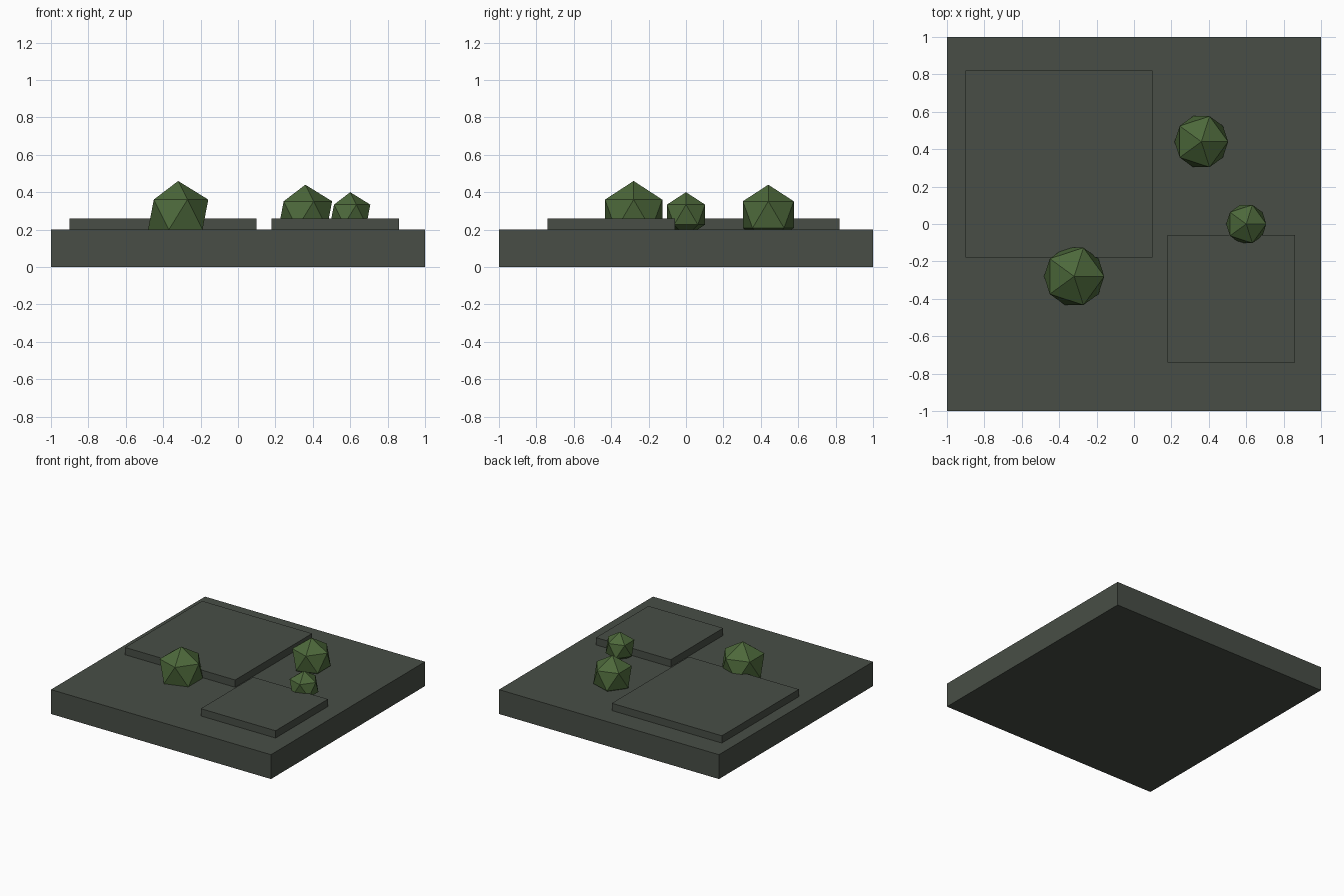
import bpy

if "Cube" in bpy.data.objects:
    bpy.data.objects.remove(bpy.data.objects["Cube"])


def material(name, rgb):
    m = bpy.data.materials.new(name)
    m.diffuse_color = (*rgb, 1.0)
    m.use_nodes = True
    m.node_tree.nodes["Principled BSDF"].inputs["Base Color"].default_value = m.diffuse_color
    return m


ground_mat = material("dark grey green", (0.065, 0.076, 0.061))
bush_mat = material("leaf green", (0.074, 0.140, 0.043))


def box(name, x0, x1, y0, y1, z0, z1):
    bpy.ops.mesh.primitive_cube_add(
        size=1, location=((x0 + x1) / 2, (y0 + y1) / 2, (z0 + z1) / 2))
    ob = bpy.context.object
    ob.name = name
    ob.scale = (x1 - x0, y1 - y0, z1 - z0)
    bpy.ops.object.transform_apply(location=False, rotation=False, scale=True)
    ob.data.materials.append(ground_mat)


def bush(name, x, y, radius):
    # low-poly icosahedron, partly sunk into the ground
    bpy.ops.mesh.primitive_ico_sphere_add(
        subdivisions=1, radius=radius, location=(x, y, 0.28))
    ob = bpy.context.object
    ob.name = name
    ob.data.materials.append(bush_mat)


# ground tile and its two raised slabs
box("ground_base", -1, 1, -1, 1, 0, 0.2)
box("large_slab", -0.9, 0.1, -0.18, 0.82, 0.2, 0.26)
box("small_slab", 0.18, 0.86, -0.74, -0.06, 0.2, 0.26)

# bushes
bush("large_bush", -0.32, -0.28, 0.18)
bush("medium_bush", 0.36, 0.44, 0.16)
bush("small_bush", 0.6, 0.0, 0.12)
